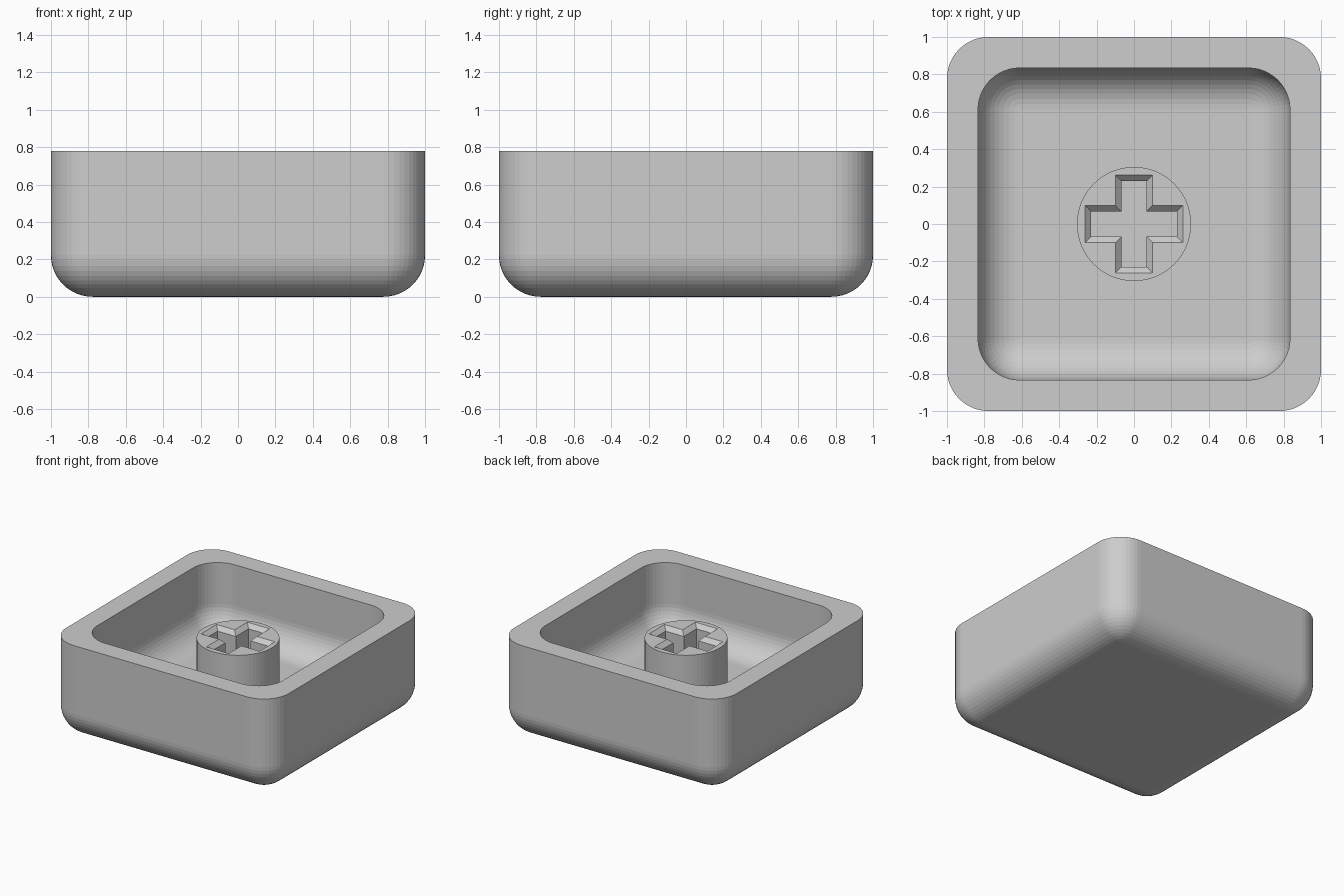
import bpy, bmesh, math

if "Cube" in bpy.data.objects:
    bpy.data.objects.remove(bpy.data.objects["Cube"], do_unlink=True)

HALF, HEIGHT = 1.0, 0.778      # outer shell
INNER, FLOOR = 0.834, 0.222    # cavity
R, SEG = 0.222, 12             # shared rounding
STEM_R, STEM_TOP = 0.305, 0.667
CHAMFER = 0.033

grey = bpy.data.materials.new("mid_grey_plastic")
grey.use_nodes = True
colour = (0.61, 0.61, 0.61, 1)
grey.diffuse_color = colour
grey.node_tree.nodes["Principled BSDF"].inputs["Base Color"].default_value = colour


def rounded_square(half, radius):
    """Outline of a square with rounded corners, counter-clockwise."""
    c = half - radius
    points = []
    for k, (sx, sy) in enumerate([(1, 1), (-1, 1), (-1, -1), (1, -1)]):
        for i in range(SEG + 1):
            a = math.pi / 2 * (k + i / SEG)
            points.append((sx * c + radius * math.cos(a), sy * c + radius * math.sin(a)))
    return points


def add_ring(bm, outline, z):
    return [bm.verts.new((x, y, z)) for x, y in outline]


def bridge(bm, rings):
    for a, b in zip(rings, rings[1:]):
        n = len(a)
        for i in range(n):
            j = (i + 1) % n
            bm.faces.new((a[i], a[j], b[j], b[i]))


def ring_edges(bm, ring):
    return [bm.edges.get((v, ring[i - 1])) for i, v in enumerate(ring)]


def finish(bm, name):
    bmesh.ops.recalc_face_normals(bm, faces=bm.faces)
    mesh = bpy.data.meshes.new(name)
    bm.to_mesh(mesh)
    bm.free()
    mesh.materials.append(grey)
    bpy.context.collection.objects.link(bpy.data.objects.new(name, mesh))


def bowl_rings(bm, half, base):
    """Rings from the flat base, up the rounded edge, to the rim."""
    rings = []
    for i in range(SEG + 1):
        a = math.pi / 2 * i / SEG
        r = R * math.sin(a)
        rings.append(add_ring(bm, rounded_square(half - R + r, r), base + R - R * math.cos(a)))
    rings.append(add_ring(bm, rounded_square(half, R), HEIGHT))
    return rings


# Shell: outside, flat rim and cavity in one closed surface
bm = bmesh.new()
outer = bowl_rings(bm, HALF, 0)
inner = bowl_rings(bm, INNER, FLOOR)
bridge(bm, outer + inner[::-1])
for ring in (outer[0], inner[0]):
    bm.faces.new([ring[k * (SEG + 1)] for k in range(4)])
bmesh.ops.remove_doubles(bm, verts=bm.verts, dist=1e-5)
finish(bm, "shell")


def cross(length, width):
    """Plus-shaped outline from its half length and half arm width."""
    quarter = [(length, -width), (length, width), (width, width)]
    points = []
    for k in range(4):
        c, s = round(math.cos(k * math.pi / 2)), round(math.sin(k * math.pi / 2))
        points += [(x * c - y * s, x * s + y * c) for x, y in quarter]
    return points


# Stem: round post with a chamfered cross socket down to the cavity floor
bm = bmesh.new()
sides = 64
circle = [(STEM_R * math.cos(2 * math.pi * i / sides), STEM_R * math.sin(2 * math.pi * i / sides))
          for i in range(sides)]
low = FLOOR - 0.02
slot = cross(0.23, 0.067)
post = [add_ring(bm, circle, low), add_ring(bm, circle, STEM_TOP)]
socket = [add_ring(bm, cross(0.23 + CHAMFER, 0.067 + CHAMFER), STEM_TOP),
          add_ring(bm, slot, STEM_TOP - CHAMFER),
          add_ring(bm, slot, low)]
bridge(bm, post)
bridge(bm, socket)
for a, b in ((post[1], socket[0]), (post[0], socket[2])):
    bmesh.ops.triangle_fill(bm, use_beauty=True, edges=ring_edges(bm, a) + ring_edges(bm, b))
finish(bm, "stem")
